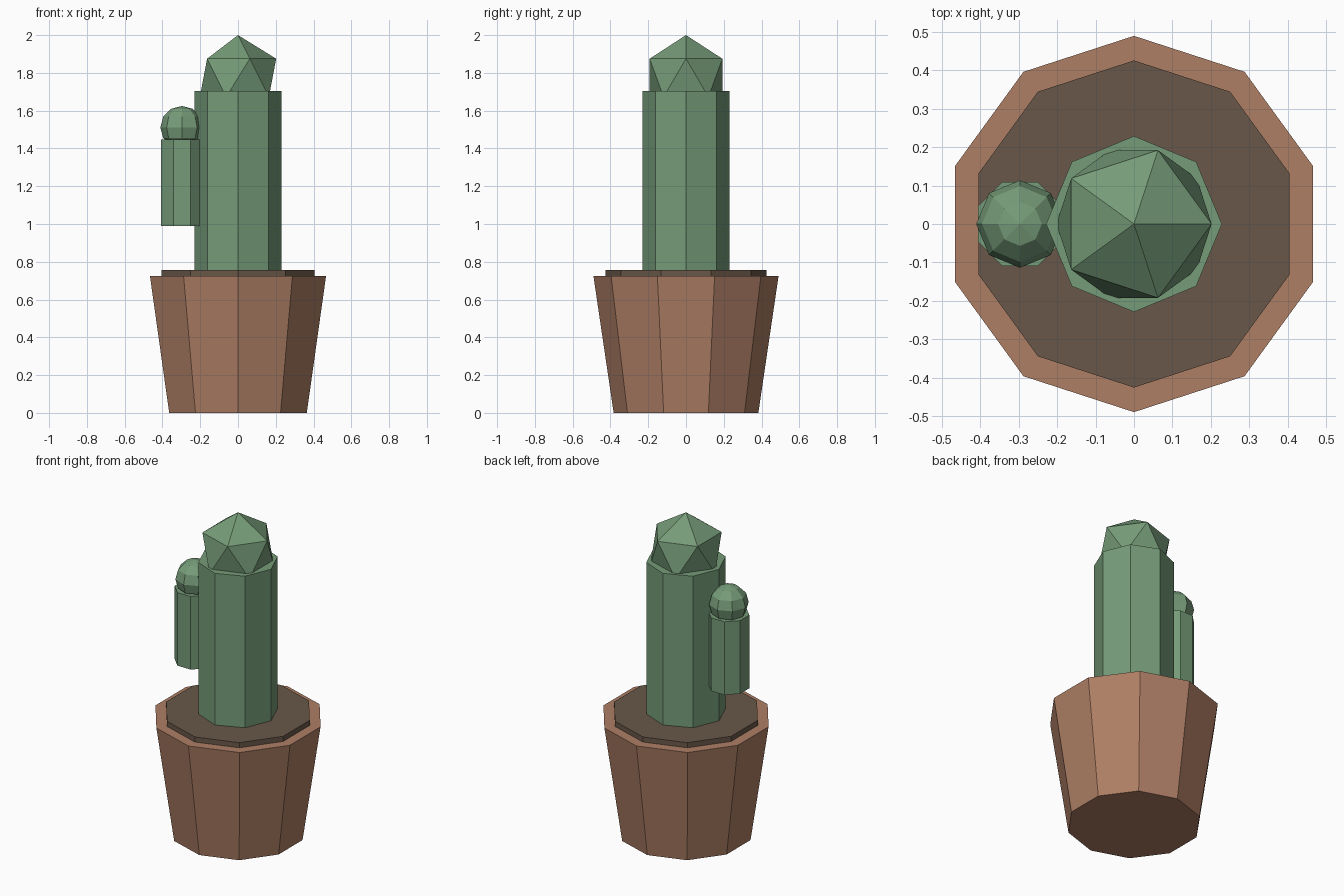
import bpy
import math

if "Cube" in bpy.data.objects:
    bpy.data.objects.remove(bpy.data.objects["Cube"])


def material(name, rgb):
    m = bpy.data.materials.new(name)
    m.diffuse_color = (*rgb, 1.0)
    m.use_nodes = True
    m.node_tree.nodes["Principled BSDF"].inputs["Base Color"].default_value = m.diffuse_color
    return m


def finish(name, mat):
    ob = bpy.context.object
    ob.name = name
    ob.data.materials.append(mat)
    return ob


def prism(name, sides, r_bottom, r_top, z0, z1, mat, x=0.0, turn=0.0):
    bpy.ops.mesh.primitive_cone_add(
        vertices=sides, radius1=r_bottom, radius2=r_top, depth=z1 - z0,
        location=(x, 0, (z0 + z1) / 2), rotation=(0, 0, turn))
    return finish(name, mat)


clay = material("clay", (0.42, 0.21, 0.13))
earth = material("earth", (0.14, 0.095, 0.065))
green = material("green", (0.18, 0.33, 0.19))

# Tapered ten-sided pot with a soil disc standing just proud of the rim
prism("pot", 10, 0.383, 0.49, 0.0, 0.724, clay)
prism("soil", 10, 0.426, 0.426, 0.68, 0.756, earth)

# Main stem and its faceted tip
prism("stem", 8, 0.229, 0.229, 0.74, 1.705, green)
bpy.ops.mesh.primitive_ico_sphere_add(
    subdivisions=1, radius=0.226, location=(0, 0, 1.774))
finish("stem_tip", green)

# Side arm and its rounded tip
ARM_X = -0.297
prism("arm", 8, 0.119, 0.119, 0.99, 1.448, green, ARM_X, math.radians(22.5))
bpy.ops.mesh.primitive_uv_sphere_add(
    segments=8, ring_count=6, radius=0.114, location=(ARM_X, 0, 1.511))
finish("arm_tip", green)
